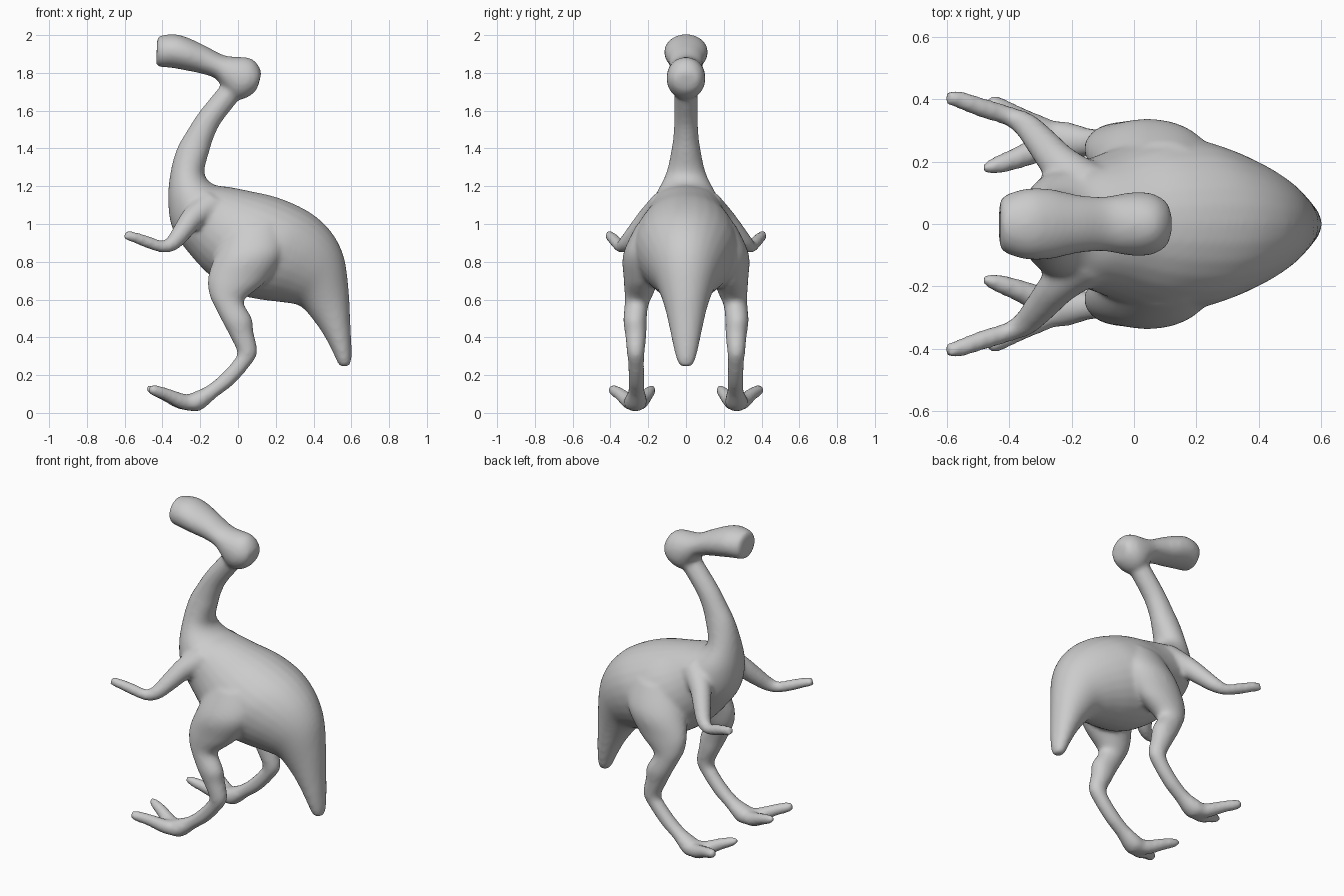
import bpy, bmesh, math
from mathutils import Vector

bm = bmesh.new()
SIDES = 28


def resample(rows, n=5):
    """Catmull-Rom interpolation through rows of numbers."""
    out = []
    for i in range(len(rows) - 1):
        a, b, c, d = rows[max(i - 1, 0)], rows[i], rows[i + 1], rows[min(i + 2, len(rows) - 1)]
        for k in range(n):
            t = k / n
            out.append([0.5 * (2 * q + (r - p) * t + (2 * p - 5 * q + 4 * r - s) * t * t
                               + (3 * q - p - 3 * r + s) * t ** 3)
                        for p, q, r, s in zip(a, b, c, d)])
    out.append(list(rows[-1]))
    return out


def skin(rings):
    """Closed loft through (centre, axis, axis) ellipses."""
    loops = []
    for c, u, v in rings:
        loops.append([bm.verts.new(c + u * math.cos(a) + v * math.sin(a))
                      for a in (2 * math.pi * i / SIDES for i in range(SIDES))])
    faces = []
    for l0, l1 in zip(loops, loops[1:]):
        for i in range(SIDES):
            j = (i + 1) % SIDES
            faces.append(bm.faces.new((l0[i], l0[j], l1[j], l1[i])))
    faces += [bm.faces.new(loops[0]), bm.faces.new(loops[-1][::-1])]
    bmesh.ops.recalc_face_normals(bm, faces=faces)


def profile_loft(rows, side=1):
    """Rows: x1, z1, x2, z2 (opposite outline points), y centre, half width."""
    rings = []
    for x1, z1, x2, z2, y, w in resample(rows):
        p, q = Vector((x1, y * side, z1)), Vector((x2, y * side, z2))
        rings.append(((p + q) / 2, (q - p) / 2, Vector((0, w, 0))))
    skin(rings)


def tube(rows, side=1):
    """Rows: x, y, z, radius."""
    pts = resample(rows)
    cs = [Vector((x, y * side, z)) for x, y, z, r in pts]
    rings = []
    for i, c in enumerate(cs):
        t = (cs[min(i + 1, len(cs) - 1)] - cs[max(i - 1, 0)]).normalized()
        u = t.cross(Vector((0, 0, 1))).normalized()
        rings.append((c, u * pts[i][3], t.cross(u) * pts[i][3]))
    skin(rings)


# Neck, trunk and tail
profile_loft([
    (-.06, 1.77, .04, 1.70, 0, .06), (-.20, 1.60, -.08, 1.55, 0, .062),
    (-.272, 1.49, -.123, 1.47, 0, .066), (-.325, 1.395, -.15, 1.39, 0, .077),
    (-.358, 1.27, -.178, 1.27, 0, .105), (-.37, 1.12, -.13, 1.21, 0, .155),
    (-.345, .97, -.04, 1.195, 0, .19), (-.255, .84, .06, 1.175, 0, .22),
    (-.14, .72, .20, 1.143, 0, .265), (0, .63, .33, 1.09, 0, .275),
    (.12, .60, .43, 1.025, 0, .245), (.24, .585, .51, .935, 0, .20),
    (.33, .565, .562, .82, 0, .155), (.40, .49, .585, .66, 0, .115),
    (.455, .41, .594, .50, 0, .088), (.50, .325, .60, .37, 0, .066),
    (.53, .26, .60, .28, 0, .045), (.55, .242, .59, .25, 0, .025)])

# Head with long raised snout
profile_loft([
    (-.43, 1.945, -.43, 1.88, 0, .04), (-.42, 1.992, -.427, 1.835, 0, .085),
    (-.34, 2.005, -.36, 1.828, 0, .113), (-.27, 1.988, -.27, 1.812, 0, .113),
    (-.17, 1.942, -.19, 1.795, 0, .094), (-.08, 1.895, -.12, 1.77, 0, .088),
    (-.01, 1.885, -.08, 1.72, 0, .096), (.05, 1.882, -.03, 1.665, 0, .103),
    (.09, 1.862, .03, 1.662, 0, .097), (.118, 1.82, .09, 1.70, 0, .07),
    (.122, 1.79, .112, 1.75, 0, .03)])

for s in (-1, 1):
    # Thigh, shin and foot
    profile_loft([
        (-.06, .99, .24, 1.01, .16, .10), (-.12, .84, .25, .85, .20, .132),
        (-.158, .72, .15, .70, .235, .095), (-.153, .63, .05, .615, .25, .074),
        (-.123, .56, .03, .58, .262, .063), (-.082, .48, .074, .50, .27, .062),
        (-.045, .41, .082, .43, .266, .057), (-.004, .32, .102, .32, .266, .047),
        (-.03, .27, .06, .245, .264, .043), (-.10, .195, -.025, .15, .262, .043),
        (-.17, .14, -.11, .085, .262, .045), (-.24, .108, -.20, .012, .267, .062),
        (-.285, .085, -.275, .015, .272, .055)], s)
    # Two spread toes
    tube([(-.22, .265, .055, .045), (-.29, .30, .06, .042),
          (-.38, .347, .098, .034), (-.44, .38, .118, .030), (-.47, .393, .128, .02)], s)
    tube([(-.22, .265, .055, .045), (-.30, .24, .06, .042),
          (-.39, .205, .098, .034), (-.45, .185, .12, .027), (-.485, .175, .132, .014)], s)
    # Arm and hand
    tube([(-.15, .11, 1.09, .09), (-.235, .19, 1.035, .064), (-.295, .26, .96, .052),
          (-.345, .315, .90, .042), (-.40, .345, .88, .032), (-.48, .37, .905, .032),
          (-.55, .395, .93, .029), (-.60, .408, .942, .024)], s)

mesh = bpy.data.meshes.new("creature_body")
bm.to_mesh(mesh)
bm.free()
body = bpy.data.objects.new("creature_body", mesh)
bpy.context.collection.objects.link(body)

# Fuse the parts into one smooth skin
rm = body.modifiers.new("fuse", 'REMESH')
rm.mode = 'VOXEL'
rm.voxel_size = 0.012
rm.use_smooth_shade = True
sm = body.modifiers.new("soften", 'SMOOTH')
sm.factor = 0.5
sm.iterations = 10
